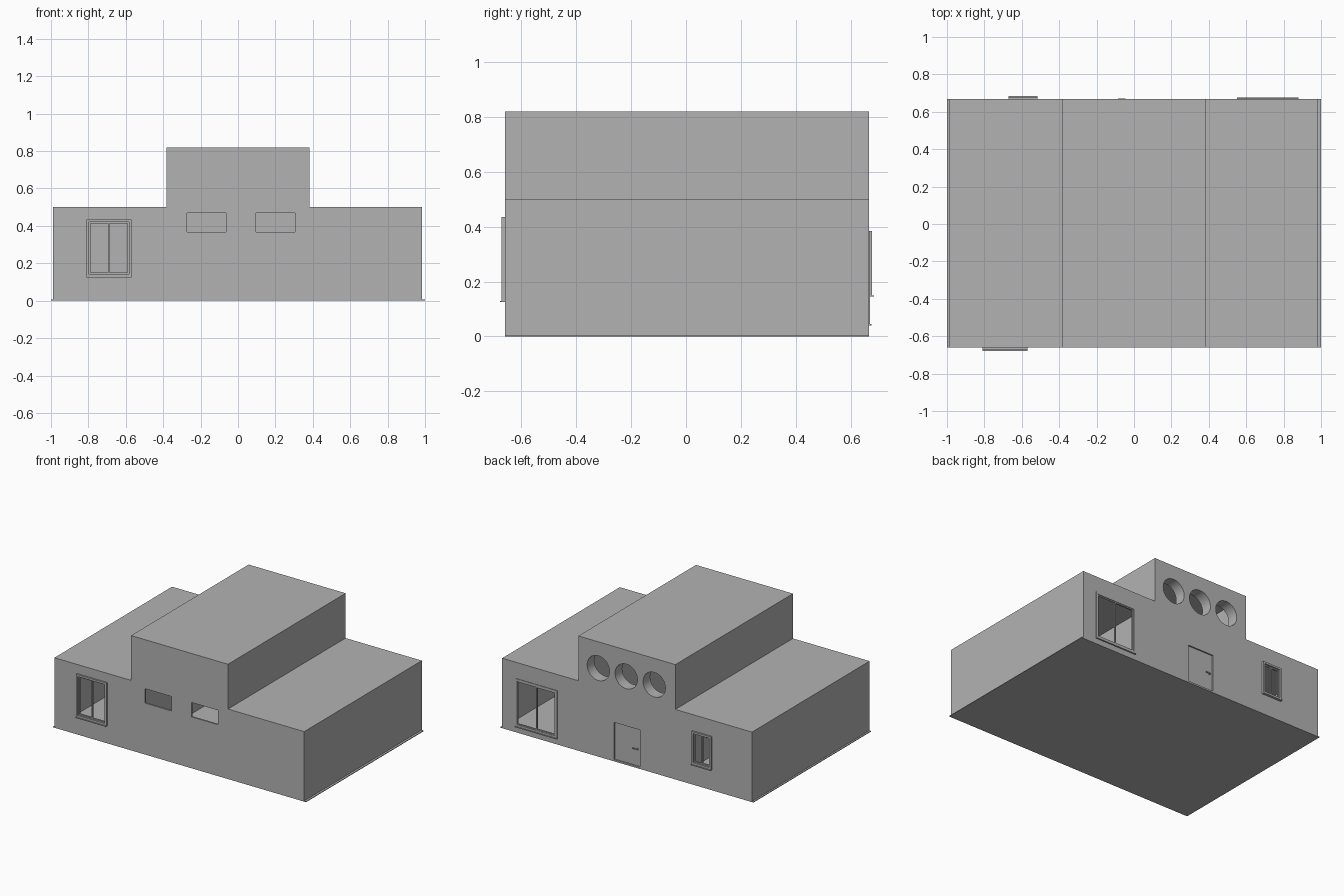
import bpy, bmesh, math
from mathutils import Matrix

if "Cube" in bpy.data.objects:
    bpy.data.objects.remove(bpy.data.objects["Cube"])

X0, X1, Y0, Y1 = -0.988, 0.985, -0.66, 0.667   # outer wall limits
CX, H_WING, H_MID, T = 0.383, 0.5, 0.82, 0.012  # middle block, heights, wall thickness

grey = bpy.data.materials.new("plain grey")
grey.diffuse_color = (0.45, 0.45, 0.45, 1)
grey.use_nodes = True
grey.node_tree.nodes["Principled BSDF"].inputs["Base Color"].default_value = grey.diffuse_color


def finish(name, bm):
    bmesh.ops.recalc_face_normals(bm, faces=bm.faces)
    me = bpy.data.meshes.new(name)
    bm.to_mesh(me)
    bm.free()
    me.materials.append(grey)
    ob = bpy.data.objects.new(name, me)
    bpy.context.collection.objects.link(ob)
    return ob


def add_box(bm, x0, x1, y0, y1, z0, z1):
    m = Matrix.Translation(((x0 + x1) / 2, (y0 + y1) / 2, (z0 + z1) / 2))
    m = m @ Matrix.Diagonal((x1 - x0, y1 - y0, z1 - z0, 1))
    bmesh.ops.create_cube(bm, size=1, matrix=m)


def boxes(name, *specs):
    bm = bmesh.new()
    for s in specs:
        add_box(bm, *s)
    return finish(name, bm)


def cut(target, cutter):
    mod = target.modifiers.new("cut", 'BOOLEAN')
    mod.operation, mod.solver, mod.object = 'DIFFERENCE', 'EXACT', cutter
    bpy.context.view_layer.objects.active = target
    bpy.ops.object.modifier_apply(modifier=mod.name)
    bpy.data.objects.remove(cutter)


# House shell: stepped front profile extruded from front to back
bm = bmesh.new()
profile = [(X0, 0.004), (X1, 0.004), (X1, H_WING), (CX, H_WING),
           (CX, H_MID), (-CX, H_MID), (-CX, H_WING), (X0, H_WING)]
face = bm.faces.new([bm.verts.new((x, Y0, z)) for x, z in profile])
ext = bmesh.ops.extrude_face_region(bm, geom=[face])
bmesh.ops.translate(bm, vec=(0, Y1 - Y0, 0),
                    verts=[v for v in ext["geom"] if isinstance(v, bmesh.types.BMVert)])
shell = finish("house_shell", bm)

# Hollow rooms: tall middle hall and two rooms in each wing
rooms = [(-CX + T, CX - T, Y0 + T, Y1 - T, 0.01, H_MID - T)]
for a, b in ((X0 + T, -CX), (CX, X1 - T)):
    rooms.append((a, b, Y0 + T, -T / 2, 0.01, H_WING - T))
    rooms.append((a, b, T / 2, Y1 - T, 0.01, H_WING - T))
cut(shell, boxes("room_cutter", *rooms))

# Windows: x range, z range, side (-1 front, 1 back), how far the frame stands out
WINDOWS = {
    "front_window": (-0.81, -0.57, 0.13, 0.435, -1, 0.012),
    "large_back_window": (0.55, 0.88, 0.045, 0.385, 1, 0.004),
    "small_back_window": (-0.672, -0.517, 0.15, 0.385, 1, 0.012),
}

# Openings: windows, front slots and doorway
holes = []
for x0, x1, z0, z1, side, out in WINDOWS.values():
    y = Y0 if side < 0 else Y1
    holes.append((x0 + 0.008, x1 - 0.008, y - 0.04, y + 0.04, z0 + 0.008, z1 - 0.008))
for x0, x1 in ((-0.272, -0.064), (0.096, 0.306)):
    holes.append((x0, x1, Y0 - 0.04, Y0 + 0.04, 0.367, 0.47))
holes.append((-0.105, 0.1, Y1 - 0.04, Y1 + 0.04, 0.012, 0.278))
cut(shell, boxes("opening_cutter", *holes))

# Three round holes with short inner tubes
R, ZC, DEPTH, N = 0.088, 0.632, 0.08, 40
for i, x in enumerate((-0.216, 0.005, 0.226)):
    rot = Matrix.Translation((x, Y1, ZC)) @ Matrix.Rotation(math.pi / 2, 4, 'X')
    bm = bmesh.new()
    bmesh.ops.create_cone(bm, cap_ends=True, segments=N, radius1=R, radius2=R,
                          depth=0.1, matrix=rot)
    cut(shell, finish("round_cutter", bm))
    bm = bmesh.new()
    rings = [[bm.verts.new((x + r * math.cos(2 * math.pi * k / N), y,
                            ZC + r * math.sin(2 * math.pi * k / N))) for k in range(N)]
             for r, y in ((R, Y1), (R, Y1 - DEPTH), (R + 0.004, Y1 - DEPTH), (R + 0.004, Y1 - T))]
    for a, b in zip(rings, rings[1:]):
        for k in range(N):
            bm.faces.new((a[k], a[(k + 1) % N], b[(k + 1) % N], b[k]))
    tube = finish(f"round_window_tube_{i + 1}", bm)
    bpy.context.view_layer.objects.active = tube
    tube.select_set(True)
    bpy.ops.object.shade_smooth_by_angle()
    tube.select_set(False)

# Window frames: outer border, two sashes with a centre bar, and a sill
for name, (x0, x1, z0, z1, side, out) in WINDOWS.items():
    wall = Y0 if side < 0 else Y1

    def span(inner, outer):
        return tuple(sorted((wall - side * inner, wall + side * outer)))

    def border(a, b, c, d, w, ys):
        return [(a, a + w, *ys, c, d), (b - w, b, *ys, c, d),
                (a + w, b - w, *ys, c, c + w), (a + w, b - w, *ys, d - w, d)]

    boxes(name + "_frame", *border(x0, x1, z0, z1, 0.014, span(T, out)))
    mid = (x0 + x1) / 2
    i0, i1, j0, j1 = x0 + 0.014, x1 - 0.014, z0 + 0.014, z1 - 0.014
    boxes(name + "_left_sash", *border(i0, mid + 0.004, j0, j1, 0.008, span(0.01, 0.001)))
    boxes(name + "_right_sash", *border(mid - 0.004, i1, j0, j1, 0.008, span(0.005, -0.001)))
    boxes(name + "_sill", (x0, x1, *span(0, out + 0.006), z0 - 0.005, z0))

# Recessed back door with a lever handle
boxes("door", (-0.105, 0.1, Y1 - 0.022, Y1 - 0.01, 0.01, 0.278))
boxes("door_handle", (-0.085, -0.075, Y1 - 0.012, Y1 + 0.003, 0.13, 0.138),
      (-0.085, -0.045, Y1, Y1 + 0.004, 0.13, 0.138))

# Thin floor slab, slightly wider than the walls
boxes("floor", (-1, 1, Y0, Y1, 0, 0.005))
